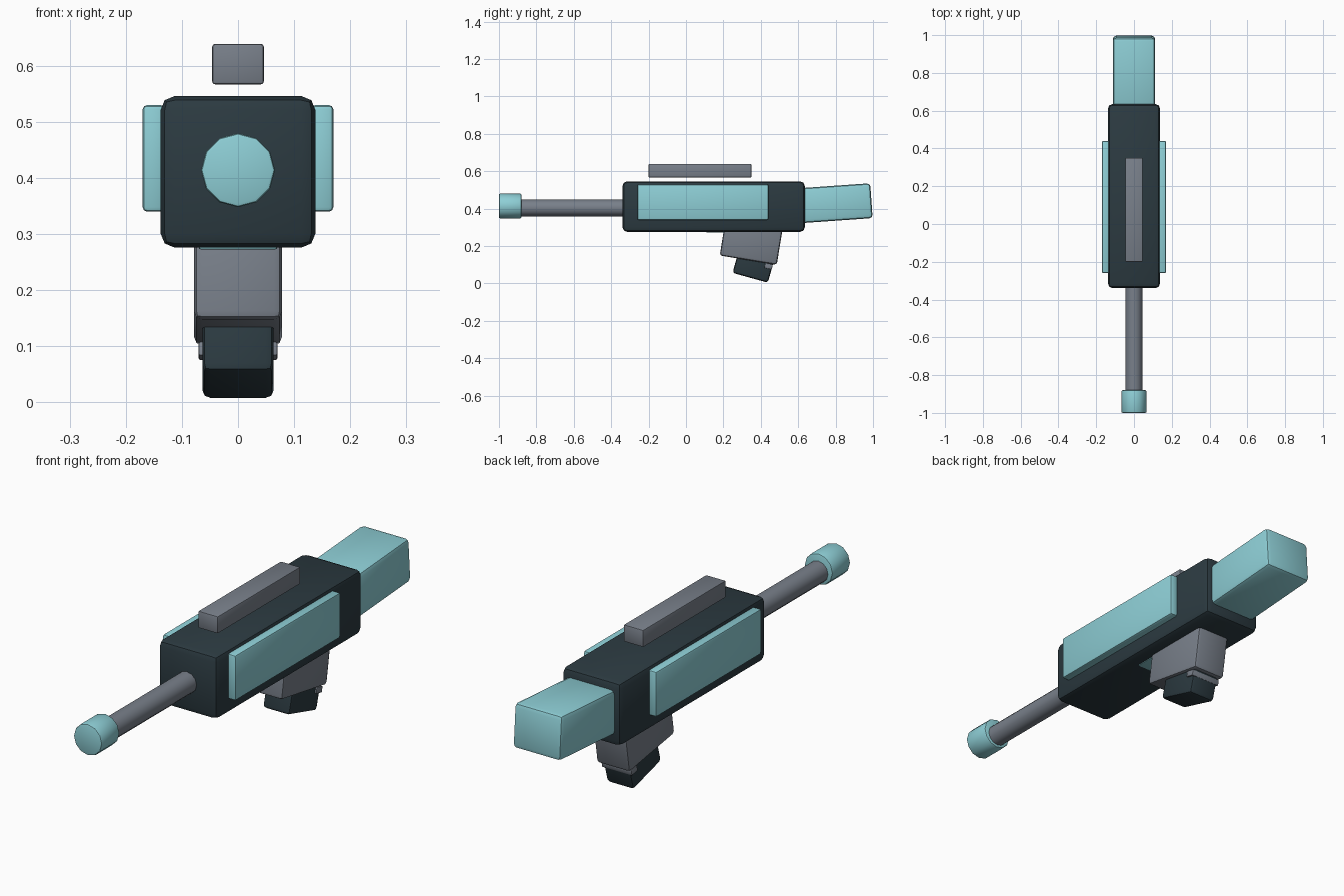
import bpy
from math import radians
from mathutils import Matrix

cube = bpy.data.objects.get("Cube")
if cube:
    bpy.data.objects.remove(cube, do_unlink=True)


def make_material(name, rgb):
    mat = bpy.data.materials.new(name)
    mat.use_nodes = True
    colour = (*rgb, 1)
    mat.diffuse_color = colour
    bsdf = mat.node_tree.nodes["Principled BSDF"]
    bsdf.inputs["Base Color"].default_value = colour
    bsdf.inputs["Roughness"].default_value = 0.6
    return mat


teal = make_material("pale teal", (0.27, 0.62, 0.67))
grey = make_material("steel grey", (0.19, 0.215, 0.255))
dark = make_material("dark slate", (0.025, 0.043, 0.053))


def finish(obj, name, mat, bevel):
    """Name, colour, round and smooth the active part."""
    obj.name = obj.data.name = name
    obj.data.materials.append(mat)
    if bevel:
        mod = obj.modifiers.new("rounded edges", 'BEVEL')
        mod.width, mod.segments = bevel, 2
        mod.limit_method = 'ANGLE'
        mod.angle_limit = radians(40)
        bpy.ops.object.modifier_apply(modifier=mod.name)
    bpy.ops.object.shade_smooth_by_angle(angle=radians(40))
    return obj


def box(name, mat, centre, size, bevel, tilt=0):
    bpy.ops.mesh.primitive_cube_add(size=1, location=centre)
    obj = bpy.context.object
    obj.data.transform(Matrix.Diagonal((*size, 1)))
    obj.rotation_euler.x = radians(tilt)
    return finish(obj, name, mat, bevel)


def tube(name, mat, radius, y_front, y_back, z, bevel):
    bpy.ops.mesh.primitive_cylinder_add(
        vertices=12, radius=radius, depth=y_back - y_front,
        location=(0, (y_front + y_back) / 2, z), rotation=(radians(90), 0, 0))
    return finish(bpy.context.object, name, mat, bevel)


# Main housing, floating top rail and side panels
box("body", dark, (0, 0.148, 0.411), (0.276, 0.975, 0.27), 0.025)
box("top_rail", grey, (0, 0.075, 0.603), (0.092, 0.55, 0.072), 0.005)
for side, label in ((1, "left"), (-1, "right")):
    box(label + "_panel", teal, (side * 0.15, 0.09, 0.435),
        (0.04, 0.7, 0.19), 0.008)

# Barrel and muzzle
tube("barrel", grey, 0.045, -0.93, -0.3, 0.404, 0)
tube("muzzle", teal, 0.066, -1.0, -0.88, 0.414, 0.006)

# Rear stock, tipped slightly upward
box("stock", teal, (0, 0.767, 0.427), (0.224, 0.45, 0.187), 0.018, 4)

# Underside plate, grip, clip and rear catch
box("underside_plate", teal, (0, 0.2, 0.282), (0.14, 0.18, 0.018), 0.003)
box("grip", grey, (0, 0.353, 0.248), (0.156, 0.309, 0.25), 0.014, -9.3)
box("clip", dark, (0, 0.37, 0.127), (0.127, 0.196, 0.2), 0.014, -15.5)
box("rear_catch", grey, (0, 0.442, 0.092), (0.14, 0.04, 0.026), 0.003, -12)
